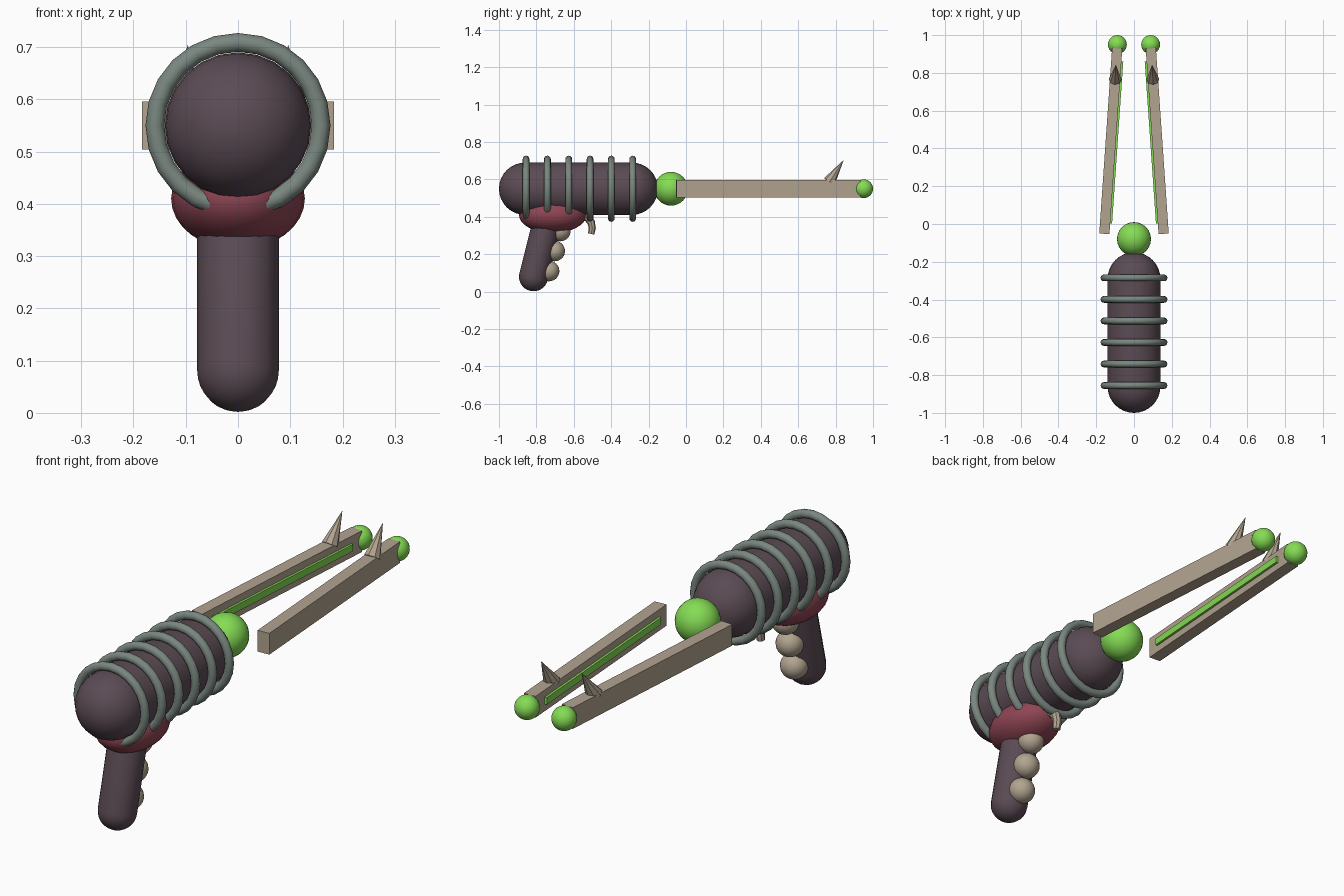
import bpy, bmesh
from math import sin, cos, pi, atan2
from mathutils import Vector, Matrix

if "Cube" in bpy.data.objects:
    bpy.data.objects.remove(bpy.data.objects["Cube"])


def material(name, rgb):
    lin = [((c / 255 + 0.055) / 1.055) ** 2.4 for c in rgb] + [1]
    m = bpy.data.materials.new(name)
    m.use_nodes = True
    m.diffuse_color = lin
    m.node_tree.nodes["Principled BSDF"].inputs["Base Color"].default_value = lin
    return m


PURPLE = material("dark purple", (91, 75, 84))
GREY = material("grey green", (122, 135, 128))
RED = material("dull red", (142, 69, 83))
BEIGE = material("beige", (178, 164, 144))
GREEN = material("bright green", (133, 220, 84))


def finish(name, bm, mat, smooth=True):
    bmesh.ops.recalc_face_normals(bm, faces=bm.faces)
    mesh = bpy.data.meshes.new(name)
    bm.to_mesh(mesh)
    bm.free()
    mesh.materials.append(mat)
    ob = bpy.data.objects.new(name, mesh)
    bpy.context.collection.objects.link(ob)
    if smooth:
        mesh.polygons.foreach_set("use_smooth", [True] * len(mesh.polygons))
    return ob


def along(start, end):
    """Matrix placing local z on the line from start to end."""
    d = Vector(end) - Vector(start)
    return Matrix.Translation(start) @ d.to_track_quat('Z', 'Y').to_matrix().to_4x4()


def ball(name, centre, radii, mat):
    bm = bmesh.new()
    bmesh.ops.create_uvsphere(bm, u_segments=24, v_segments=16, radius=1)
    bm.transform(Matrix.Translation(centre) @ Matrix.Diagonal((*radii, 1)))
    return finish(name, bm, mat)


def capsule(name, start, end, r, mat, segments=24):
    length = (Vector(end) - Vector(start)).length
    n = 8
    arc = [i * pi / 2 / n for i in range(n + 1)]
    profile = [(r * sin(a), -r * cos(a)) for a in arc]
    profile += [(r * cos(a), length + r * sin(a)) for a in arc]
    bm = bmesh.new()
    vs = [bm.verts.new((x, 0, z)) for x, z in profile]
    edges = [bm.edges.new(p) for p in zip(vs, vs[1:])]
    bmesh.ops.spin(bm, geom=vs + edges, cent=(0, 0, 0), axis=(0, 0, 1),
                   angle=2 * pi, steps=segments)
    bmesh.ops.remove_doubles(bm, verts=bm.verts, dist=0.0005)
    bm.transform(along(start, end))
    return finish(name, bm, mat)


def box(name, matrix, size, mat):
    bm = bmesh.new()
    bmesh.ops.create_cube(bm, size=1)
    bm.transform(matrix @ Matrix.Diagonal((*size, 1)))
    return finish(name, bm, mat, smooth=False)


# Body, grip and the housing between them
AXIS = 0.55
capsule("body", (0, -0.86, AXIS), (0, -0.29, AXIS), 0.14, PURPLE)
capsule("grip", (0, -0.815, 0.08), (0, -0.735, 0.40), 0.078, PURPLE, 16)
ball("grip_housing", (0, -0.713, 0.41), (0.128, 0.18, 0.097), RED)

# Coil rings around the body
for i in range(6):
    bpy.ops.mesh.primitive_torus_add(
        major_segments=24, minor_segments=12, major_radius=0.159, minor_radius=0.018,
        location=(0, -0.855 + 0.114 * i, AXIS), rotation=(pi / 2, 0, 0))
    ring = bpy.context.object
    ring.name = f"coil_ring_{i + 1}"
    ring.data.materials.append(GREY)
    bpy.ops.object.shade_smooth()

# Finger knobs down the grip
for i in range(3):
    ball(f"finger_knob_{i + 1}", (0, -0.733 + 0.03 * i, 0.11 + 0.107 * i),
         (0.056, 0.056, 0.055), BEIGE)

# Curved trigger
curve = bpy.data.curves.new("trigger", 'CURVE')
curve.dimensions = '3D'
curve.bevel_depth = 0.022
curve.bevel_resolution = 2
curve.use_fill_caps = True
spline = curve.splines.new('POLY')
path = [(-0.56, 0.41), (-0.525, 0.395), (-0.507, 0.37), (-0.501, 0.34), (-0.507, 0.308)]
spline.points.add(len(path) - 1)
for i, (p, (y, z)) in enumerate(zip(spline.points, path)):
    p.co = (0, y, z, 1)
    p.radius = 1.1 - 0.08 * i
trigger = bpy.data.objects.new("trigger", curve)
bpy.context.collection.objects.link(trigger)
curve.materials.append(BEIGE)
bpy.ops.object.select_all(action='DESELECT')
trigger.select_set(True)
bpy.context.view_layer.objects.active = trigger
bpy.ops.object.convert(target='MESH')
bpy.ops.object.shade_smooth_by_angle()

# Emitter ball on the end of the body
ball("emitter_ball", (0, -0.08, AXIS), (0.09, 0.09, 0.09), GREEN)

# Converging prongs with strips, tip balls and spikes
for side, s in (("left", 1), ("right", -1)):
    rear, tip = Vector((s * 0.157, -0.052, AXIS)), Vector((s * 0.089, 0.93, AXIS))
    d = tip - rear
    frame = Matrix.Translation((rear + tip) / 2) @ Matrix.Rotation(atan2(-d.x, d.y), 4, 'Z')
    box(f"{side}_prong", frame, (0.054, d.length, 0.091), BEIGE)
    box(f"{side}_glow_strip", frame @ Matrix.Translation((-s * 0.029, -0.005, 0)),
        (0.016, 0.86, 0.03), GREEN)
    ball(f"{side}_tip_ball", (s * 0.088, 0.95, AXIS), (0.05, 0.05, 0.05), GREEN)
    bm = bmesh.new()
    bmesh.ops.create_cone(bm, cap_ends=True, segments=8, radius1=0.034, radius2=0,
                          depth=0.14, matrix=Matrix.Translation((0, 0, 0.07)))
    bm.transform(along((s * 0.1, 0.766, 0.588), (s * 0.096, 0.844, 0.705)))
    finish(f"{side}_spike", bm, BEIGE, smooth=False)
